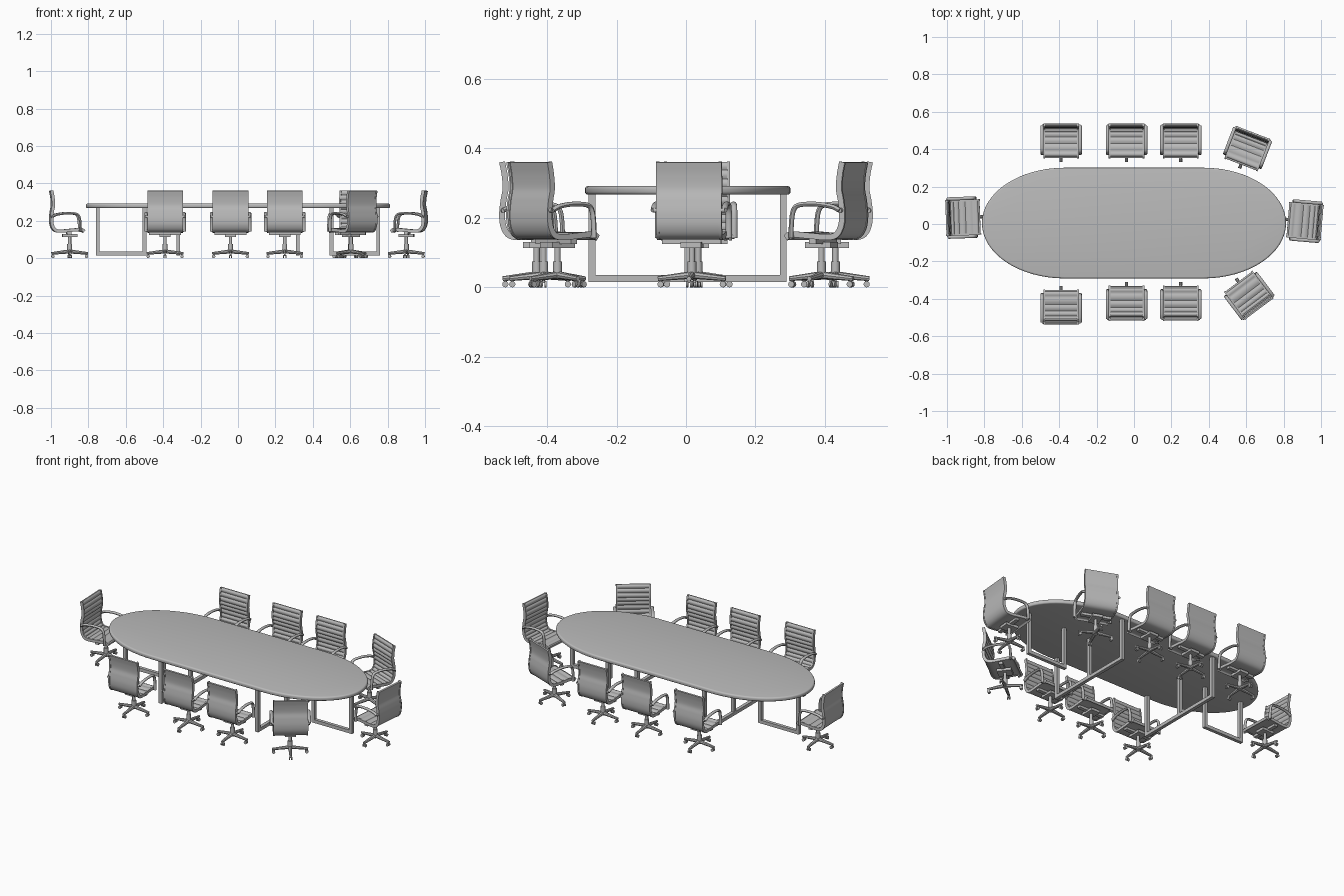
import bpy, bmesh, math
from mathutils import Vector, Matrix

cube = bpy.data.objects.get("Cube")
if cube:
    bpy.data.objects.remove(cube, do_unlink=True)

grey = bpy.data.materials.new("plain_grey")
grey.use_nodes = True
COLOUR = (0.5, 0.5, 0.5, 1)
grey.diffuse_color = COLOUR
grey.node_tree.nodes["Principled BSDF"].inputs["Base Color"].default_value = COLOUR


def finish(name, bm, smooth=True):
    """Turn a bmesh into a shaded object."""
    bmesh.ops.recalc_face_normals(bm, faces=bm.faces)
    mesh = bpy.data.meshes.new(name)
    bm.to_mesh(mesh)
    bm.free()
    mesh.materials.append(grey)
    obj = bpy.data.objects.new(name, mesh)
    bpy.context.collection.objects.link(obj)
    if smooth:
        bpy.ops.object.select_all(action='DESELECT')
        bpy.context.view_layer.objects.active = obj
        obj.select_set(True)
        bpy.ops.object.shade_smooth_by_angle(angle=math.radians(40))
    return obj


def add_box(bm, centre, size):
    m = Matrix.Translation(centre) @ Matrix.Diagonal((*size, 1))
    bmesh.ops.create_cube(bm, size=1, matrix=m)


def add_rod(bm, a, b, r1, r2=None, sides=12):
    a, b = Vector(a), Vector(b)
    turn = (b - a).to_track_quat('Z', 'Y').to_matrix().to_4x4()
    bmesh.ops.create_cone(bm, cap_ends=True, segments=sides, radius1=r1,
                          radius2=r1 if r2 is None else r2, depth=(b - a).length,
                          matrix=Matrix.Translation((a + b) / 2) @ turn)


def spline(points, steps):
    """Catmull-Rom curve through the points."""
    p = [Vector(q) for q in points]
    p = [2 * p[0] - p[1]] + p + [2 * p[-1] - p[-2]]
    out = []
    for i in range(1, len(p) - 2):
        a, b, c, d = p[i - 1:i + 3]
        for s in range(steps):
            t = s / steps
            out.append(0.5 * (2 * b + (c - a) * t + (2 * a - 5 * b + 4 * c - d) * t * t
                              + (3 * b - a - 3 * c + d) * t ** 3))
    return out + [p[-2]]


def add_tube(bm, path, rx, rt, sides=10):
    """Sweep an ellipse along a path lying in a plane of constant x."""
    rings = []
    side = Vector((1, 0, 0))
    for i, c in enumerate(path):
        tangent = path[min(i + 1, len(path) - 1)] - path[max(i - 1, 0)]
        up = side.cross(tangent).normalized()
        angles = [2 * math.pi * k / sides for k in range(sides)]
        rings.append([bm.verts.new(c + side * rx * math.cos(a) + up * rt * math.sin(a))
                      for a in angles])
    for r, s in zip(rings, rings[1:]):
        for k in range(sides):
            n = (k + 1) % sides
            bm.faces.new((r[k], r[n], s[n], s[k]))
    bm.faces.new(rings[0])
    bm.faces.new(rings[-1])


def add_prism(bm, outline, x0, x1):
    """Extrude a (y, z) outline along x."""
    a, b = [[bm.verts.new((x, y, z)) for y, z in outline] for x in (x0, x1)]
    bm.faces.new(a)
    bm.faces.new(b)
    for k in range(len(a)):
        n = (k + 1) % len(a)
        bm.faces.new((a[k], a[n], b[n], b[k]))


# Table top: straight long sides, elliptical ends, rounded rim
TOP, BOTTOM, CY = 0.292, 0.267, 0.005
bm = bmesh.new()
outline = []
for end in (1, -1):
    for k in range(33):
        a = math.pi * (k / 32 - 0.5)
        outline.append((end * (0.37 + 0.443 * math.cos(a)), CY + end * 0.296 * math.sin(a)))
face = bm.faces.new([bm.verts.new((x, y, BOTTOM)) for x, y in outline])
ext = bmesh.ops.extrude_face_region(bm, geom=[face])
bmesh.ops.translate(bm, vec=(0, 0, TOP - BOTTOM),
                    verts=[v for v in ext["geom"] if isinstance(v, bmesh.types.BMVert)])
rim = [e for e in bm.edges if abs(e.verts[0].co.z - e.verts[1].co.z) < 1e-5]
bmesh.ops.bevel(bm, geom=rim, offset=0.009, segments=4, profile=0.5, affect='EDGES')
finish("table_top", bm)

# Table legs: a wide frame across and a narrow frame along, at each end
BAR = 0.02
for label, s in (("left", 1), ("right", -1)):
    bm = bmesh.new()
    mid = (BAR + BOTTOM) / 2
    for y in (-0.275, 0, 0.275):
        add_box(bm, (s * 0.32, CY + y, mid), (BAR, BAR, BOTTOM - BAR))
    add_box(bm, (s * 0.32, CY, 0.025), (BAR, 0.57, BAR))
    finish(label + "_cross_frame", bm, False)
    bm = bmesh.new()
    for x in (0.5, 0.75):
        add_box(bm, (s * x, CY, mid), (BAR, BAR, BOTTOM - BAR))
    add_box(bm, (s * 0.625, CY, 0.025), (0.27, BAR, BAR))
    finish(label + "_end_frame", bm, False)


# Chair, facing -y, with its stem at the origin
def seat_shell():
    bm = bmesh.new()
    line = spline([(-0.075, 0.142), (-0.058, 0.152), (0, 0.148), (0.05, 0.144), (0.08, 0.15),
                   (0.096, 0.175), (0.1, 0.21), (0.096, 0.25), (0.09, 0.285),
                   (0.093, 0.325), (0.1, 0.361)], 9)
    inner, outer, rail_in, rail_out = [], [], [], []
    for i, c in enumerate(line):
        t = (line[min(i + 1, len(line) - 1)] - line[max(i - 1, 0)]).normalized()
        n = Vector((-t.y, t.x))
        rib = abs(math.sin(math.pi * i / 6))
        inner.append(c + n * (0.003 + 0.005 * rib))
        outer.append(c - n * 0.006)
        rail_in.append(c + n * 0.009)
        rail_out.append(c - n * 0.008)
    add_prism(bm, inner + outer[::-1], -0.088, 0.088)
    for s in (-1, 1):
        add_prism(bm, rail_in + rail_out[::-1], s * 0.086, s * 0.095)
    return bm


def arm_rests():
    bm = bmesh.new()
    for s in (-1, 1):
        x = s * 0.102
        add_tube(bm, spline([(x, 0.095, 0.222), (x, 0.07, 0.233), (x, 0.02, 0.24), (x, -0.03, 0.237),
                             (x, -0.047, 0.222), (x, -0.053, 0.19), (x, -0.055, 0.142)], 5),
                 0.009, 0.007)
        add_rod(bm, (x, 0.095, 0.222), (s * 0.088, 0.098, 0.222), 0.007)
        add_rod(bm, (x, -0.055, 0.146), (s * 0.088, -0.055, 0.146), 0.007)
    return bm


def pedestal():
    bm = bmesh.new()
    add_box(bm, (0, 0.005, 0.132), (0.17, 0.022, 0.014))
    add_box(bm, (0, 0, 0.122), (0.06, 0.08, 0.016))
    add_rod(bm, (0, 0, 0.07), (0, 0, 0.12), 0.009)
    add_rod(bm, (0, 0, 0.025), (0, 0, 0.075), 0.013)
    for k in range(4):
        d = Vector((math.cos(k * math.pi / 2), math.sin(k * math.pi / 2), 0))
        side = Vector((-d.y, d.x, 0))
        add_rod(bm, Vector((0, 0, 0.036)), d * 0.098 + Vector((0, 0, 0.025)), 0.011, 0.007, 8)
        add_rod(bm, d * 0.09 + Vector((0, 0, 0.012)), d * 0.09 + Vector((0, 0, 0.026)), 0.004)
        for w in (-1, 1):
            hub = d * 0.09 + Vector((0, 0, 0.009))
            add_rod(bm, hub + side * w * 0.003, hub + side * w * 0.009, 0.009)
    return bm


parts = [finish("chair_seat", seat_shell()), finish("chair_arms", arm_rests()),
         finish("chair_base", pedestal())]

# Place the chairs around the table: x, y, turn in degrees
places = [(-0.39, 0.43, 0), (-0.04, 0.43, 0), (0.25, 0.43, 0), (0.60, 0.39, -21),
          (-0.39, -0.43, 180), (-0.04, -0.41, 180), (0.25, -0.41, 180), (0.605, -0.37, 217),
          (-0.90, 0.035, 92), (0.90, 0.017, -95)]
for i, (x, y, turn) in enumerate(places):
    for part in parts:
        obj = part if i == 0 else part.copy()
        if i:
            bpy.context.collection.objects.link(obj)
            obj.name = f"{part.name}_{i + 1}"
        obj.location = (x, y, 0)
        obj.rotation_euler = (0, 0, math.radians(turn))
